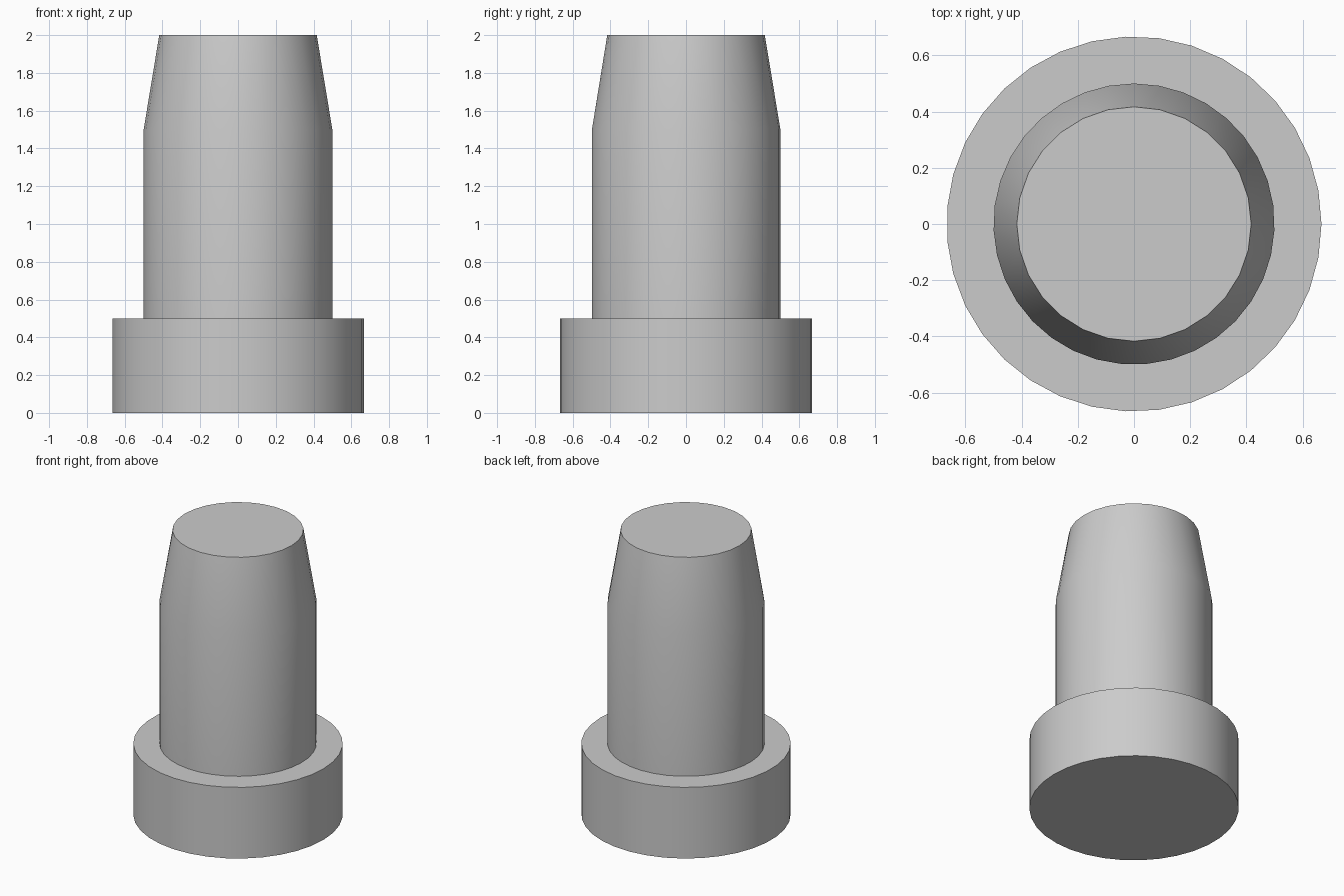
import bpy, bmesh
from math import cos, sin, pi, radians

cube = bpy.data.objects.get("Cube")
if cube:
    bpy.data.objects.remove(cube)

# Single grey finish
grey = bpy.data.materials.new("plain grey")
grey.use_nodes = True
colour = (0.6, 0.6, 0.6, 1)
grey.diffuse_color = colour
grey.node_tree.nodes["Principled BSDF"].inputs["Base Color"].default_value = colour

bm = bmesh.new()


def ring(radius, z, sides, start=0.0):
    """Closed loop of edges around the vertical axis."""
    verts = [bm.verts.new((radius * cos(start + 2 * pi * i / sides),
                           radius * sin(start + 2 * pi * i / sides), z))
             for i in range(sides)]
    edges = [bm.edges.new((verts[i - 1], verts[i])) for i in range(sides)]
    return verts, edges


# Wide foot, narrower shaft and tapered tip, from the bottom up
rings = [
    ring(0.667, 0, 35),
    ring(0.667, 0.5, 35),
    ring(0.5, 0.5, 35, pi / 2),
    ring(0.5, 1.5, 35, pi / 2),
    ring(0.417, 2, 28, pi / 2),
]
for lower, upper in zip(rings, rings[1:]):
    bmesh.ops.bridge_loops(bm, edges=lower[1] + upper[1])

# Flat end caps
bm.faces.new(rings[0][0])
bm.faces.new(rings[-1][0])
bmesh.ops.recalc_face_normals(bm, faces=bm.faces)

mesh = bpy.data.meshes.new("stepped_pin")
bm.to_mesh(mesh)
bm.free()
mesh.materials.append(grey)
pin = bpy.data.objects.new("stepped_pin", mesh)
bpy.context.collection.objects.link(pin)

# Smooth round sides with crisp rims
bpy.ops.object.select_all(action="DESELECT")
pin.select_set(True)
bpy.context.view_layer.objects.active = pin
bpy.ops.object.shade_smooth_by_angle(angle=radians(30))
